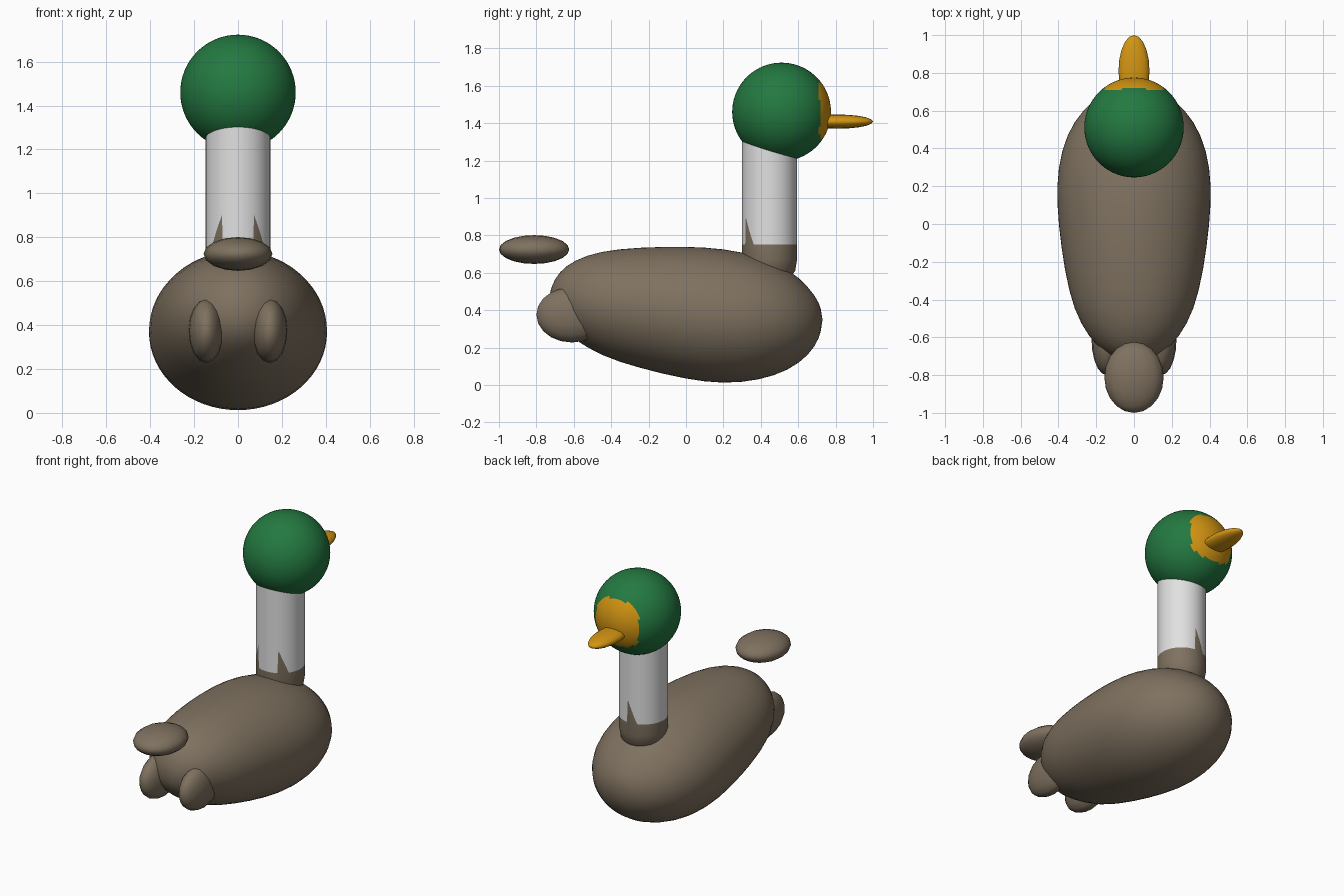
import bpy
import bmesh
from math import cos, sin, pi, radians, degrees

if "Cube" in bpy.data.objects:
    bpy.data.objects.remove(bpy.data.objects["Cube"], do_unlink=True)


def material(name, rgb):
    mat = bpy.data.materials.new(name)
    mat.use_nodes = True
    mat.diffuse_color = (*rgb, 1)
    mat.node_tree.nodes["Principled BSDF"].inputs["Base Color"].default_value = (*rgb, 1)
    return mat


BROWN = material("brown_feathers", (0.21, 0.165, 0.115))
GREEN = material("green_feathers", (0.017, 0.19, 0.052))
ORANGE = material("orange_bill", (0.65, 0.3, 0.006))
WHITE = material("white_collar", (0.75, 0.75, 0.75))


def finish(bm, name, mats):
    bmesh.ops.recalc_face_normals(bm, faces=bm.faces)
    for face in bm.faces:
        face.smooth = True
    mesh = bpy.data.meshes.new(name)
    bm.to_mesh(mesh)
    bm.free()
    for mat in mats:
        mesh.materials.append(mat)
    obj = bpy.data.objects.new(name, mesh)
    bpy.context.collection.objects.link(obj)
    return obj


def loft(bm, rings):
    """Bridge equal rings of points; returns the list of face bands."""
    rows = [[bm.verts.new(p) for p in ring] for ring in rings]
    bands = []
    for a, b in zip(rows, rows[1:]):
        n = len(a)
        bands.append([bm.faces.new((a[i], a[(i + 1) % n], b[(i + 1) % n], b[i]))
                      for i in range(n)])
    return rows, bands


def fan(bm, ring, tip):
    v = bm.verts.new(tip)
    for i, a in enumerate(ring):
        bm.faces.new((a, ring[(i + 1) % len(ring)], v))


def ellipsoid(name, centre, radii, mats, segments=16, rings=10, rule=None):
    """Ellipsoid with its poles along y; rule picks the colour of a face."""
    bm = bmesh.new()
    bmesh.ops.create_uvsphere(bm, u_segments=segments, v_segments=rings, radius=1)
    for v in bm.verts:
        x, y, z = v.co
        v.co = [c + r * d for c, r, d in zip(centre, radii, (x, z, y))]
    if rule:
        for face in bm.faces:
            face.material_index = int(rule(face.calc_center_median()))
    return finish(bm, name, mats)


# Body: elliptical sections as (y, bottom, top, half width)
SECTIONS = [
    (-0.72, 0.37, 0.53, 0.08), (-0.68, 0.31, 0.605, 0.16),
    (-0.6, 0.245, 0.668, 0.24), (-0.46, 0.155, 0.718, 0.32),
    (-0.25, 0.088, 0.738, 0.37), (0, 0.028, 0.743, 0.403),
    (0.2, 0.003, 0.732, 0.414), (0.39, 0.022, 0.692, 0.39),
    (0.55, 0.075, 0.625, 0.32), (0.66, 0.16, 0.52, 0.215),
    (0.715, 0.25, 0.44, 0.11),
]
body = bmesh.new()
angles = [2 * pi * i / 32 for i in range(32)]
rows, _ = loft(body, [
    [(w * cos(a), y, (lo + hi) / 2 + (hi - lo) / 2 * sin(a)) for a in angles]
    for y, lo, hi, w in SECTIONS])
fan(body, rows[0], (0, -0.735, 0.45))
fan(body, rows[-1], (0, 0.732, 0.35))
body_obj = finish(body, "body", [BROWN])
body_obj.modifiers.new("smooth", "SUBSURF").levels = 1
body_obj.modifiers["smooth"].render_levels = 1

# Neck: brown base meets the white collar along a line with pointed notches
NECK_R, NECK_Y, COLLAR = 0.147, 0.447, 0.75


def collar_height(a):
    deg = degrees(a)
    z = COLLAR
    for apex, side in ((85, 1), (300, 1), (240, -1)):
        t = (deg - apex) * side
        if -0.5 < t < 25:
            z = max(z, COLLAR + 0.15 * (1 - t / 25))
    return z


def neck_ring(scale, height):
    steps = [radians(d * 2.5) for d in range(144)]
    return [(NECK_R * scale * cos(a), NECK_Y + NECK_R * scale * sin(a), height(a))
            for a in steps]


neck = bmesh.new()
rows, bands = loft(neck, [
    neck_ring(0.78, lambda a: 0.58), neck_ring(0.93, lambda a: 0.61),
    neck_ring(1, lambda a: 0.67), neck_ring(1, collar_height),
    neck_ring(1, lambda a: 1.4)])
for face in bands[-1]:
    face.material_index = 1
neck.faces.new(rows[0])
neck.faces.new(rows[-1])
finish(neck, "neck", [BROWN, WHITE])
bpy.context.view_layer.objects.active = bpy.data.objects["neck"]
bpy.data.objects["neck"].select_set(True)
bpy.ops.object.shade_smooth_by_angle()

# Head with an orange patch around the bill
HEAD = (0, 0.511, 1.46)


def bill_patch(p):
    return p.y > HEAD[1] and abs(p.x / 0.158) ** 3 + abs((p.z - 1.468) / 0.15) ** 3 < 1


ellipsoid("head", HEAD, (0.263, 0.264, 0.263), [GREEN, ORANGE], 64, 48, bill_patch)
ellipsoid("bill", (0, 0.81, 1.408), (0.082, 0.19, 0.038), [ORANGE])

# Tail tuft and the pair of feet
ellipsoid("tail", (0, -0.812, 0.724), (0.157, 0.188, 0.077), [BROWN])
for label, side in (("left", 1), ("right", -1)):
    ellipsoid(label + "_foot", (side * 0.145, -0.61, 0.375), (0.08, 0.19, 0.148), [BROWN])
